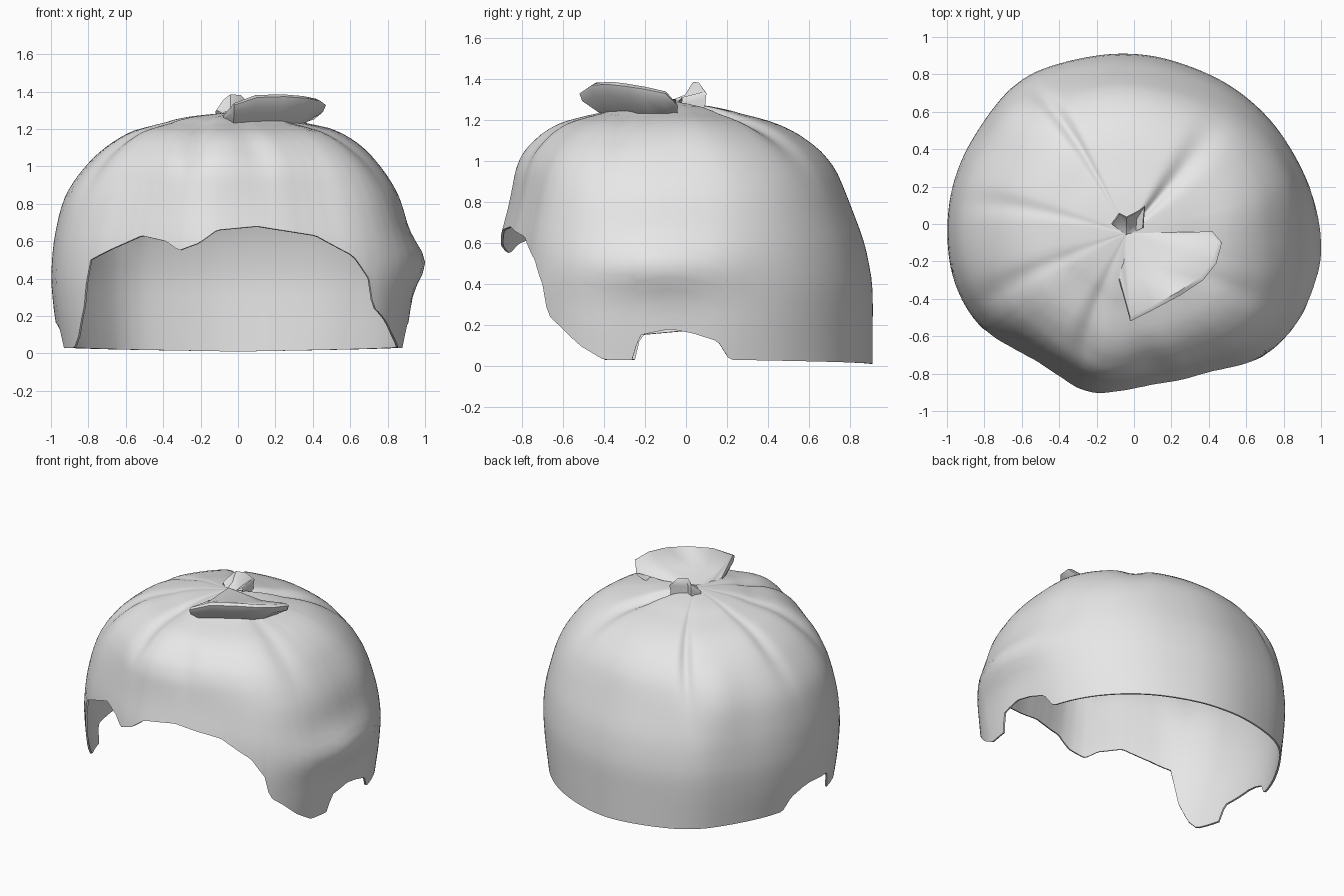
import bpy
import bmesh
from math import radians, degrees, sin, cos, atan2, exp
from mathutils import Vector

cube = bpy.data.objects.get("Cube")
if cube:
    bpy.data.objects.remove(cube)

grey = bpy.data.materials.new("light grey")
grey.use_nodes = True
grey.diffuse_color = (0.8, 0.8, 0.8, 1)
grey.node_tree.nodes["Principled BSDF"].inputs["Base Color"].default_value = (0.8, 0.8, 0.8, 1)

CROWN = Vector((-0.04, -0.05, 1.29))
COLS, ROWS = 240, 36

# Plan outline of the hair, counter-clockwise from the left side
OUTLINE = [(.93, 0), (.92, .18), (.81, .45), (.6, .68), (.3, .84), (-.04, .91), (-.3, .88),
           (-.6, .78), (-.8, .55), (-.96, .25), (-1, 0), (-.96, -.33), (-.82, -.56),
           (-.6, -.7), (-.4, -.83), (-.22, -.93), (.1, -.89), (.43, -.8), (.7, -.71),
           (.86, -.53), (.92, -.3)]

# Height of the lower edge by angle: ear notches, sideburns, fringe, nape
HEM = [(-180, .17), (-167, .15), (-165, .03),
       (-155, .03), (-151, .1), (-147, .25), (-144, .5), (-136, .56), (-125, .63),
       (-115, .6), (-110, .55), (-103, .59), (-97, .66), (-83, .68), (-62, .63),
       (-50, .52), (-45, .4), (-43, .25), (-38, .19), (-32, .1), (-25, .03),
       (-16.5, .03), (-14, .15), (-5, .18), (2, .16), (10, .12), (14, .03),
       (90, .01), (166, .03), (170, .12), (176, .16), (180, .17)]

# Share of the plan radius at each height
LEVELS = [0, .2, .4, .6, .8, .9, 1.0, 1.1, 1.2, 1.25, 1.29]
SIDE = [.94, .98, 1, .985, .94, .89, .81, .71, .54, .4, 0]
BACK = [1, 1, 1, .96, .88, .84, .79, .68, .5, .3, 0]
FRONT = [1, 1, 1, .98, .92, .9, .88, .8, .64, .45, 0]

# Combed creases: angle, width, strength, place between crown and hem
CREASES = [(118, 3, .9, .42), (45, 8, 1.1, .25), (-118, 6, .9, .45), (-35, 6, .4, .4),
           (-160, 5, .5, .4), (165, 4, .4, .4), (-90, 7, .4, .62)]


def interp(pairs, x):
    for (x0, y0), (x1, y1) in zip(pairs, pairs[1:]):
        if x <= x1:
            return y0 + (y1 - y0) * (x - x0) / (x1 - x0)
    return pairs[-1][1]


def bell(x, centre, width):
    return exp(-((x - centre) / width) ** 2)


polar = sorted((degrees(atan2(y, x)), Vector((x, y)).length) for x, y in OUTLINE)
polar = [(a - 360, r) for a, r in polar[-2:]] + polar + [(a + 360, r) for a, r in polar[:2]]


def radius(angle):
    # light averaging rounds the outline
    return sum(interp(polar, angle + d) for d in (-5, 0, 5)) / 3


def share_at(profile, z):
    # averaging over height rounds the profile
    pairs = list(zip(LEVELS, profile))
    h = min(.06, max(0, CROWN.z - z))
    return sum(interp(pairs, max(0, z + d * h)) for d in (-1, -.5, 0, .5, 1)) / 5


def hair_point(angle, s):
    a = radians(angle)
    hem = interp(HEM, angle)
    z = hem + (CROWN.z - hem) * (1 - s ** 2.2)
    w = sin(a) ** 2
    share = (1 - w) * share_at(SIDE, z) + w * share_at(BACK if sin(a) > 0 else FRONT, z)
    out = Vector((cos(a), sin(a), 0))
    flat = Vector((CROWN.x, CROWN.y, 0))
    p = flat + (out * radius(angle) - flat) * share
    # flare over the left ear
    p += out * 0.07 * bell(z, .49, .12) * bell(angle, -8, 22)
    for crease, width, strength, place in CREASES:
        k = strength * bell(angle, crease + 12 * s, width) * bell(s, place, .2)
        p -= out * 0.03 * k
        z -= 0.022 * k
    # raised locks at the back right and the upper left
    p += out * 0.03 * bell(angle, 139, 10) * bell(s, .6, .16)
    z += 0.025 * bell(angle, 5, 22) * bell(s, .45, .17)
    return Vector((p.x, p.y, z))


def finish(name, bm, thickness):
    mesh = bpy.data.meshes.new(name)
    bm.to_mesh(mesh)
    bm.free()
    mesh.materials.append(grey)
    obj = bpy.data.objects.new(name, mesh)
    bpy.context.collection.objects.link(obj)
    bpy.ops.object.select_all(action='DESELECT')
    obj.select_set(True)
    bpy.context.view_layer.objects.active = obj
    if thickness:
        shell = obj.modifiers.new("Thickness", 'SOLIDIFY')
        shell.thickness = thickness
        shell.offset = -1
        bpy.ops.object.modifier_apply(modifier=shell.name)
    bpy.ops.object.shade_smooth_by_angle(angle=radians(45))


def strips(bm, rings, closed):
    for upper, lower in zip(rings, rings[1:]):
        n = len(upper)
        for i in range(n if closed else n - 1):
            j = (i + 1) % n
            bm.faces.new((upper[i], lower[i], lower[j], upper[j]))


# Hair cap: an open shell swept from crown to hem
bm = bmesh.new()
top = bm.verts.new(CROWN)
rings = [[bm.verts.new(hair_point(-180 + 360 * i / COLS, r / ROWS)) for i in range(COLS)]
         for r in range(1, ROWS + 1)]
for i in range(COLS):
    bm.faces.new((top, rings[0][i], rings[0][(i + 1) % COLS]))
strips(bm, rings, True)
finish("hair_cap", bm, 0.012)


# Folded locks at the crown: a hollowed fan whose rim rolls back under into the cap
def folded_lock(name, root, rim, tuck, drop):
    bm = bmesh.new()
    root = Vector(root)
    rim = [Vector(p) for p in rim]
    tip = bm.verts.new(root)

    def ring(reach, sink):
        points = [root.lerp(p, reach) for p in rim]
        return [bm.verts.new((q.x, q.y, q.z + (drop - q.z) * sink)) for q in points]

    inner = ring(.55, .25)
    for a, b in zip(inner, inner[1:]):
        bm.faces.new((tip, a, b))
    strips(bm, [inner, ring(.95, 0), ring(1, .1), ring(.97, .4), ring(tuck, 1)], False)
    finish(name, bm, 0)


folded_lock("front_top_lock", (-.04, -.05, 1.3),
            [(-.08, -.3, 1.27), (-.02, -.52, 1.34), (.1, -.46, 1.385), (.25, -.38, 1.39),
             (.37, -.3, 1.38), (.44, -.21, 1.365), (.47, -.1, 1.34), (.42, -.04, 1.27)],
            .75, 1.22)
folded_lock("back_top_lock", (-.04, -.06, 1.3),
            [(.05, -.02, 1.31), (.06, .1, 1.34), (.02, .07, 1.385), (-.04, .04, 1.39),
             (-.08, .06, 1.36), (-.12, .0, 1.3)],
            .95, 1.24)
